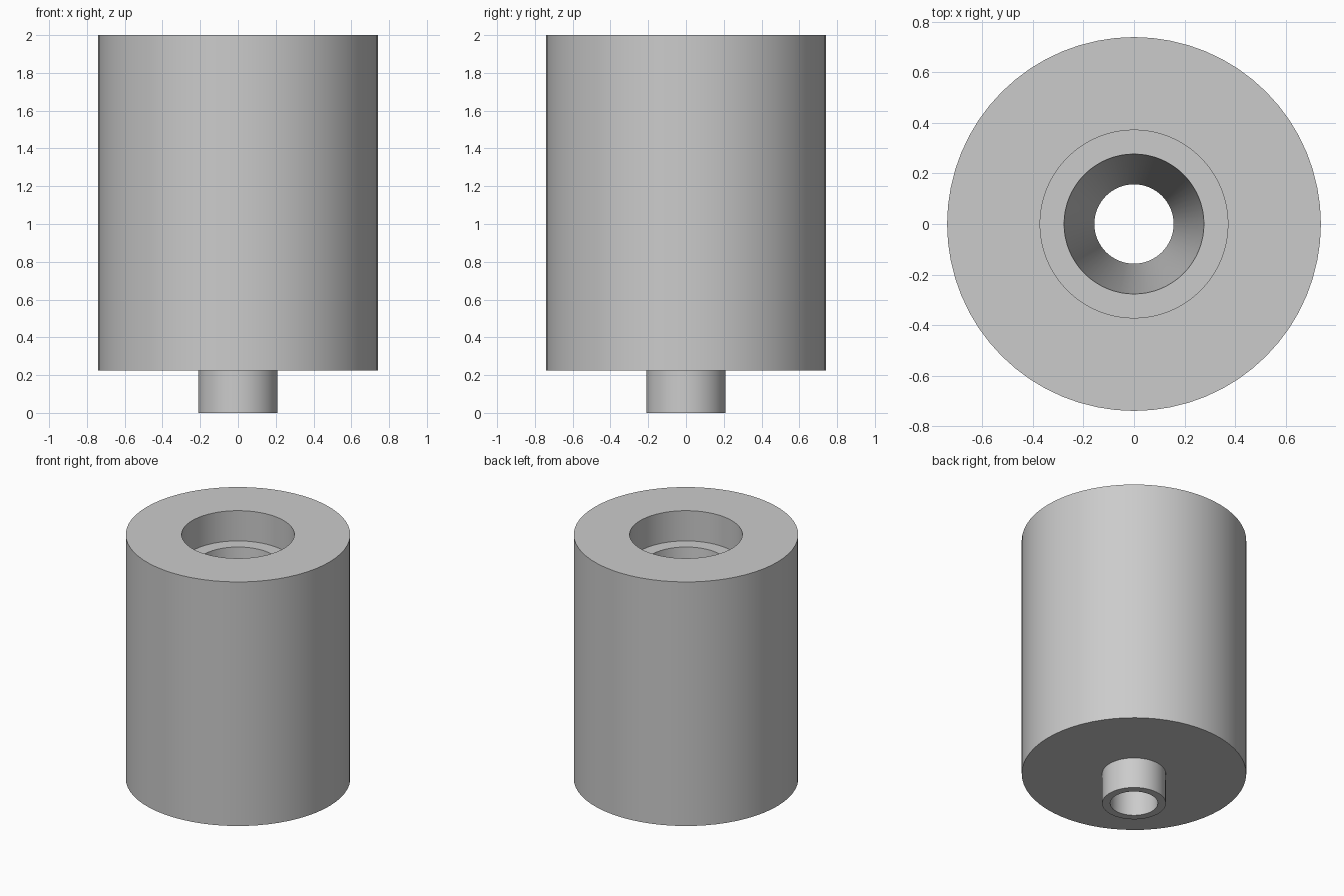
import bpy
import bmesh
from math import cos, sin, tau, radians

cube = bpy.data.objects.get("Cube")
if cube:
    bpy.data.objects.remove(cube, do_unlink=True)

SEGMENTS = 64

grey = bpy.data.materials.new("plain grey")
grey.use_nodes = True
colour = (0.6, 0.6, 0.6, 1.0)
grey.diffuse_color = colour
grey.node_tree.nodes["Principled BSDF"].inputs["Base Color"].default_value = colour


def lathe(name, profile):
    """Spin a closed (radius, height) profile about the z axis."""
    bm = bmesh.new()
    rings = [[bm.verts.new((r * cos(tau * i / SEGMENTS), r * sin(tau * i / SEGMENTS), z))
              for i in range(SEGMENTS)] for r, z in profile]
    for k, lower in enumerate(rings):
        upper = rings[(k + 1) % len(rings)]
        for i in range(SEGMENTS):
            j = (i + 1) % SEGMENTS
            bm.faces.new((lower[i], lower[j], upper[j], upper[i]))
    bmesh.ops.recalc_face_normals(bm, faces=bm.faces)
    mesh = bpy.data.meshes.new(name)
    bm.to_mesh(mesh)
    bm.free()
    mesh.materials.append(grey)
    obj = bpy.data.objects.new(name, mesh)
    bpy.context.collection.objects.link(obj)
    bpy.ops.object.select_all(action="DESELECT")
    obj.select_set(True)
    bpy.context.view_layer.objects.active = obj
    bpy.ops.object.shade_smooth_by_angle(angle=radians(30))
    return obj


# Solid body with a bottom spigot, a tapered through-bore and a top recess
lathe("bored_cylinder_body", [
    (0.157, 0.0), (0.21, 0.0),        # spigot rim
    (0.21, 0.225), (0.74, 0.225),     # shoulder
    (0.74, 2.0), (0.372, 2.0),        # outer wall and top face
    (0.372, 1.78), (0.277, 1.78),     # recess and ledge
    (0.157, 0.225),                   # end of taper
])
